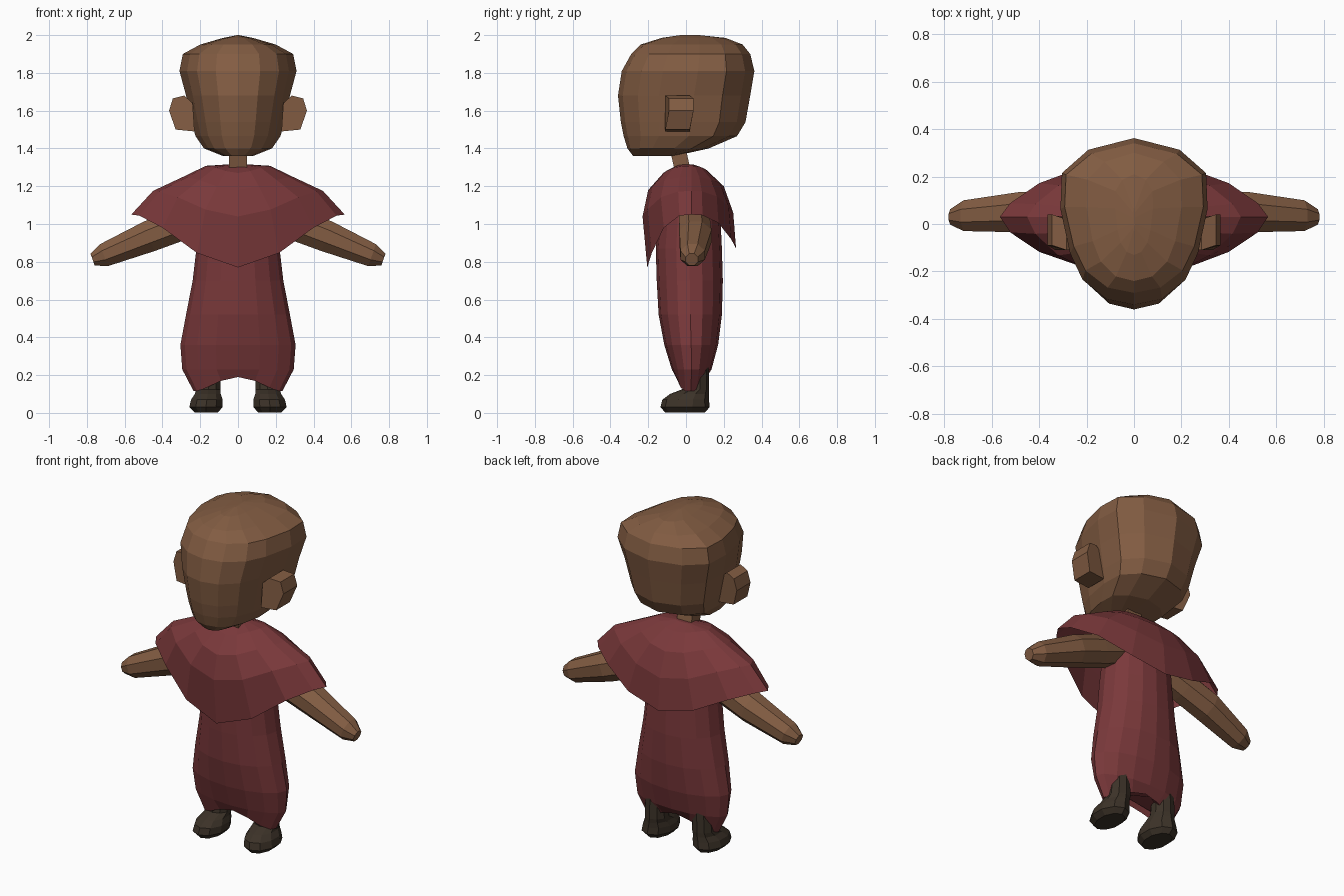
import bpy, bmesh, math
from mathutils import Vector

cube = bpy.data.objects.get("Cube")
if cube:
    bpy.data.objects.remove(cube, do_unlink=True)


def material(name, rgb):
    m = bpy.data.materials.new(name)
    m.use_nodes = True
    m.diffuse_color = (*rgb, 1)
    bsdf = next(n for n in m.node_tree.nodes if n.type == 'BSDF_PRINCIPLED')
    bsdf.inputs["Base Color"].default_value = (*rgb, 1)
    bsdf.inputs["Roughness"].default_value = 0.9
    return m


SKIN = material("brown skin", (0.225, 0.108, 0.055))
CLOTH = material("dark red cloth", (0.195, 0.04, 0.043))
LEATHER = material("dark brown leather", (0.045, 0.032, 0.021))


def loft(name, rings, mat, caps=(True, True)):
    """Skin a list of equal-length point rings into a flat-shaded mesh."""
    bm = bmesh.new()
    vs = [[bm.verts.new(p) for p in ring] for ring in rings]
    n = len(vs[0])
    for a, b in zip(vs, vs[1:]):
        for i in range(n):
            j = (i + 1) % n
            bm.faces.new((a[i], a[j], b[j], b[i]))
    for use, ring in zip(caps, (vs[0], vs[-1])):
        if use:
            bm.faces.new(ring)
    bmesh.ops.remove_doubles(bm, verts=bm.verts, dist=0.0005)
    bmesh.ops.recalc_face_normals(bm, faces=bm.faces)
    me = bpy.data.meshes.new(name)
    bm.to_mesh(me)
    bm.free()
    me.materials.append(mat)
    ob = bpy.data.objects.new(name, me)
    bpy.context.collection.objects.link(ob)
    return ob


def angles(n, offset=0.0):
    return [math.tau * (i + offset) / n for i in range(n)]


def oval(cx, z, rx, y0, y1, n, offset=0.0):
    """Horizontal oval ring from front y0 to back y1."""
    return [(cx + rx * math.sin(a), (y0 + y1) / 2 - (y1 - y0) / 2 * math.cos(a), z)
            for a in angles(n, offset)]


# Head: a plan outline, narrow at the face, scaled to each level
half = [(0, -1), (.38, -.93), (.7, -.7), (.87, -.38), (1, .15), (.98, .58), (.62, .86), (0, 1)]
plan = half + [(-x, y) for x, y in half[-2:0:-1]]
levels = [  # z, half width, front y, back y
    (1.36, .08, -.28, -.06), (1.40, .18, -.31, .12), (1.465, .225, -.33, .27),
    (1.54, .245, -.345, .315), (1.68, .275, -.36, .34), (1.81, .31, -.34, .362),
    (1.90, .292, -.29, .34), (1.95, .20, -.24, .30), (1.985, .08, -.13, .21),
    (2.0, .004, -.03, .07)]
loft("head", [[(w * x, (f + b) / 2 + (b - f) / 2 * y, z) for x, y in plan]
              for z, w, f, b in levels], SKIN)

# Neck: short post leaning forward
loft("neck", [oval(0, z, .068, y, y + .12, 4, .5) for z, y in ((1.25, -.07), (1.45, -.115))], SKIN)

# Robe: swelling below, hem lower at the sides than at front and back
robe = [oval(0, z, w, f, b, 16) for z, w, f, b in (
    (1.25, .13, -.08, .10), (1.08, .20, -.14, .18), (.87, .22, -.16, .19),
    (.70, .24, -.155, .195), (.52, .275, -.145, .19), (.36, .305, -.115, .17),
    (.23, .295, -.075, .135))]
robe.append([(.235 * math.sin(a), .025 - .075 * math.cos(a),
              .115 + .075 * math.cos(a) ** 4) for a in angles(16)])
robe.append([(x * .7, .025 + (y - .025) * .6, z + .04) for x, y, z in robe[-1]])
loft("robe", robe, CLOTH)

# Cape: wide at the shoulders, hanging to a point at front and back
cape = []
for w, zs, f, zf, b, zb in (
        (.06, 1.315, .04, 1.315, .04, 1.315), (.17, 1.308, .12, 1.27, .11, 1.285),
        (.29, 1.25, .20, 1.18, .20, 1.20), (.45, 1.175, .23, 1.04, .25, 1.06),
        (.565, 1.05, .205, .77, .265, .87)):
    ring = []
    for a in angles(16):
        c = math.cos(a)
        depth, end = (f, zf) if c > 0 else (b, zb)
        lean = .03 * (1 - abs(c))
        ring.append((w * math.sin(a), lean - math.copysign(depth * abs(c) ** 1.4, c),
                     zs + (end - zs) * abs(c) ** 4))
    cape.append(ring)
loft("cape", cape, CLOTH, (True, False))

for s, side in ((1, "left"), (-1, "right")):
    # Arm: tapering octagonal tube with a blunt end
    loft(side + "_arm", [[(s * (x + .35 * rz * math.cos(a)), y + ry * math.sin(a), z + rz * math.cos(a))
                          for a in angles(8, .5)]
                         for x, z, y, ry, rz in (
                             (.12, 1.07, .04, .08, .085), (.30, 1.0, .045, .088, .088),
                             (.47, .935, .05, .092, .085), (.71, .835, .035, .07, .063),
                             (.77, .812, .03, .035, .034))], SKIN)

    # Ear: thick six-sided slab
    ear = [(.24, 1.64), (.285, 1.68), (.345, 1.665), (.365, 1.6), (.33, 1.5), (.23, 1.49)]
    loft(side + "_ear", [[(s * x, y + (.02 if x > .34 else 0), z) for x, z in ear]
                         for y in (-.11, .02)], SKIN)

    # Boot: long sole, low toe and a shaft under the robe
    loft(side + "_boot", [oval(s * x, z, w, f, b, 10) for x, z, w, f, b in (
        (.168, .002, .065, -.11, .10), (.17, .03, .092, -.135, .125),
        (.165, .07, .088, -.125, .122), (.16, .10, .072, -.085, .122),
        (.157, .125, .068, -.02, .122), (.155, .26, .062, .0, .12))], LEATHER)
